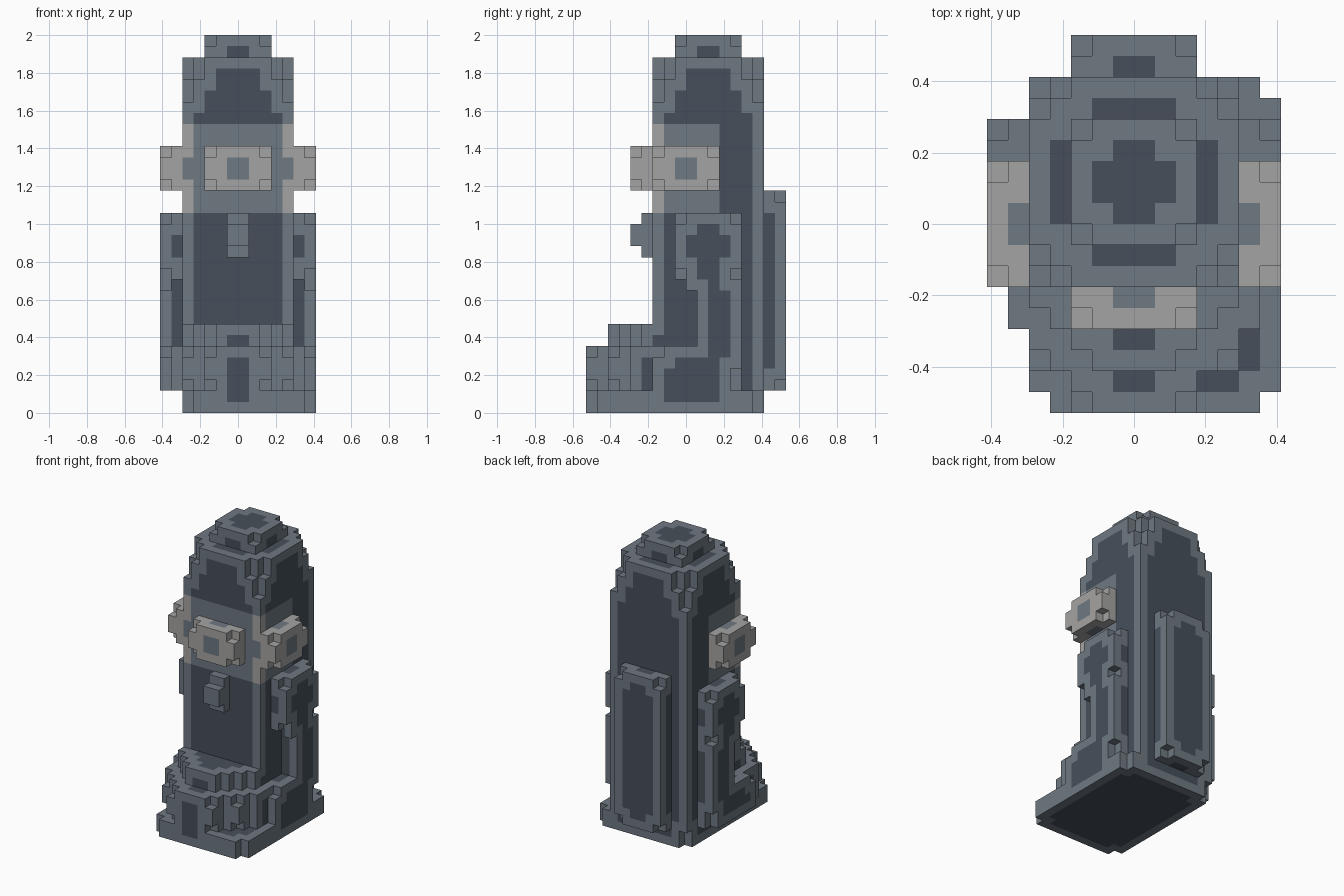
import bpy
import bmesh
from itertools import product

cube = bpy.data.objects.get("Cube")
if cube:
    bpy.data.objects.remove(cube, do_unlink=True)

UNIT = 2 / 34  # edge length of one block


def material(name, rgb):
    m = bpy.data.materials.new(name)
    m.diffuse_color = (*rgb, 1)
    m.use_nodes = True
    m.node_tree.nodes["Principled BSDF"].inputs["Base Color"].default_value = (*rgb, 1)
    return m


MATERIALS = [
    material("dark_slate", (0.061, 0.078, 0.102)),
    material("light_slate", (0.156, 0.188, 0.223)),
    material("warm_grey", (0.376, 0.372, 0.366)),
]

cells = {}  # block position -> part name


def box(part, x, y, z, clip=None):
    """Fill a box of blocks; clip drops the corner blocks of its outer layer
    on the given (axis, sign) side."""
    spans = (x, y, z)
    for c in product(*(range(*s) for s in spans)):
        if clip:
            axis, sign = clip
            outer = spans[axis][1] - 1 if sign > 0 else spans[axis][0]
            corner = all(c[a] in (spans[a][0], spans[a][1] - 1)
                         for a in range(3) if a != axis)
            if c[axis] == outer and corner:
                continue
        cells.setdefault(c, part)


def carve(x, y, z):
    for c in product(range(*x), range(*y), range(*z)):
        cells.pop(c, None)


def rounded_layer(part, half, z, limit):
    """Square layer around the tower axis with its corners stepped off."""
    for x, y in product(range(-half, half), repeat=2):
        a, b = (v if v >= 0 else -v - 1 for v in (x, y))
        if a + b <= limit:
            cells.setdefault((x, y + 2, z), part)


# Base plate with clipped corners
for x, y, z in product(range(-5, 7), range(-9, 7), range(2)):
    if not (x in (-5, 6) and y in (-9, 6)):
        cells[(x, y, z)] = "base_plate"

# Tower with stepped dome shoulders, then the cap
for z in range(2, 32):
    limit = 8 if z < 28 else 7 if z < 30 else 6
    rounded_layer("tower", 5, z, limit)
rounded_layer("cap", 3, 32, 4)
rounded_layer("cap", 3, 33, 3)

# Front foot, stepping outward toward the tower
box("front_foot", (-3, 3), (-9, -7), (2, 6), (1, -1))
box("front_foot", (-5, 5), (-7, -3), (2, 6), (1, -1))
box("front_foot", (-6, 6), (-5, -3), (2, 6))
box("front_foot_step", (-3, 3), (-7, -5), (6, 8), (1, -1))
box("front_foot_step", (-5, 5), (-5, -3), (6, 8), (1, -1))

# Side legs and side visor lamps, mirrored
for name, sign, x in (("left", 1, (5, 7)), ("right", -1, (-7, -5))):
    leg = name + "_leg"
    box(leg, x, (-1, 5), (12, 18), (0, sign))
    box(leg, x, (1, 5), (6, 12))
    box(leg, x, (-3, 5), (2, 6))
    outer = (6, 7) if sign > 0 else (-7, -6)
    carve(outer, (-3, -2), (5, 6))
    carve(outer, (4, 5), (2, 4))
    cells.setdefault((outer[0], 1, 11), leg)
    cells.setdefault((outer[0], 0, 11), leg)
    box(name + "_visor", x, (-3, 3), (20, 24), (0, sign))

# Front visor, latch and back pack
box("front_visor", (-3, 3), (-5, -3), (20, 24), (1, -1))
box("latch", (-1, 1), (-4, -3), (14, 18))
box("latch", (-1, 1), (-5, -4), (15, 17))
box("back_pack", (-3, 3), (7, 9), (2, 20), (1, 1))


def face_colour(c, axis):
    """Faces inside a flat area are darker than those along its rim;
    the visor band is one shade lighter."""
    u, v = (a for a in range(3) if a != axis)
    inside = True
    for du, dv in product((-1, 0, 1), repeat=2):
        n = list(c)
        n[u] += du
        n[v] += dv
        inside = inside and tuple(n) in cells
    part = cells[c]
    band = "visor" in part or (part == "tower" and 18 <= c[2] < 26 and c[1] < 3)
    return (0 if inside else 1) + (1 if band else 0)


def build(part):
    """Skin the exposed block faces of one part."""
    bm = bmesh.new()
    verts = {}
    for c in [k for k, p in cells.items() if p == part]:
        for axis, sign in product(range(3), (-1, 1)):
            n = list(c)
            n[axis] += sign
            if tuple(n) in cells:
                continue
            u, v = (axis + 1) % 3, (axis + 2) % 3
            ring = []
            for du, dv in ((0, 0), (1, 0), (1, 1), (0, 1)):
                p = list(c)
                p[axis] += sign > 0
                p[u] += du
                p[v] += dv
                p = tuple(p)
                if p not in verts:
                    verts[p] = bm.verts.new([k * UNIT for k in p])
                ring.append(verts[p])
            face = bm.faces.new(ring if sign > 0 else ring[::-1])
            face.material_index = face_colour(c, axis)
    # Merge flat areas of one colour
    bmesh.ops.dissolve_limit(bm, angle_limit=0.01, verts=bm.verts[:],
                             edges=bm.edges[:], delimit={'MATERIAL'})
    mesh = bpy.data.meshes.new(part)
    for m in MATERIALS:
        mesh.materials.append(m)
    bm.to_mesh(mesh)
    bm.free()
    bpy.context.collection.objects.link(bpy.data.objects.new(part, mesh))


for part in sorted(set(cells.values())):
    build(part)
